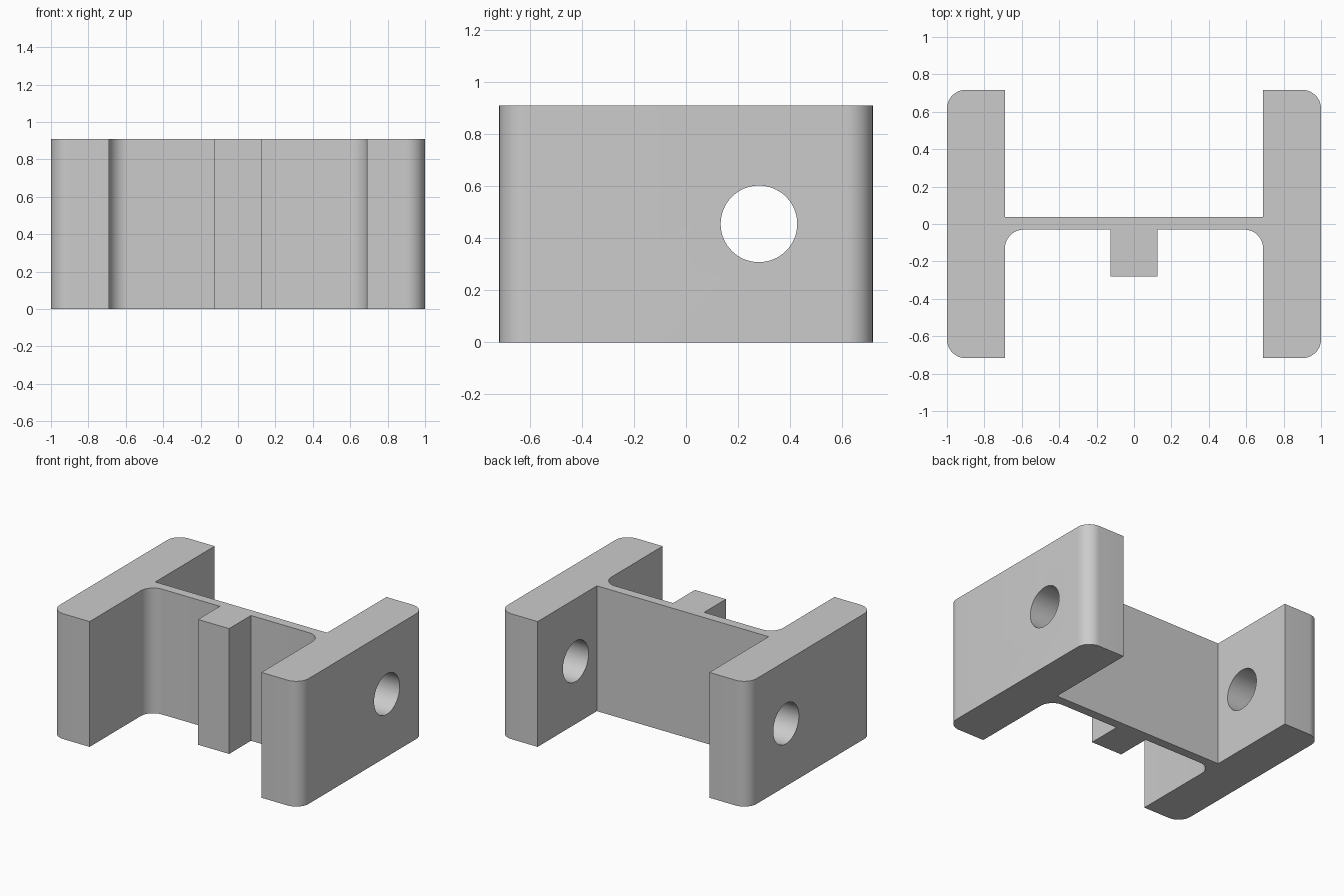
import bpy, bmesh, math

HEIGHT = 0.91
RADIUS = 0.1

if "Cube" in bpy.data.objects:
    bpy.data.objects.remove(bpy.data.objects["Cube"], do_unlink=True)

grey = bpy.data.materials.new("light_grey")
grey.use_nodes = True
grey.diffuse_color = (0.6, 0.6, 0.6, 1)
grey.node_tree.nodes["Principled BSDF"].inputs["Base Color"].default_value = (0.6, 0.6, 0.6, 1)


def arc(cx, cy, start, end, steps=12):
    """Points of a rounded corner, angles in degrees."""
    angles = [math.radians(start + (end - start) * i / steps) for i in range(steps + 1)]
    return [(cx + RADIUS * math.cos(a), cy + RADIUS * math.sin(a)) for a in angles]


# Right half of the outline: rib, web, filleted flange
half = [(0.125, -0.28), (0.125, -0.03)]
half += arc(0.69 - RADIUS, -0.03 - RADIUS, 90, 0)
half += [(0.69, -0.717)]
half += arc(1 - RADIUS, -0.717 + RADIUS, -90, 0)
half += arc(1 - RADIUS, 0.717 - RADIUS, 0, 90)
half += [(0.69, 0.717), (0.69, 0.037)]
outline = half + [(-x, y) for x, y in reversed(half)]

# Extruded body
bm = bmesh.new()
base = bm.faces.new([bm.verts.new((x, y, 0)) for x, y in outline])
top = bmesh.ops.extrude_face_region(bm, geom=[base])["geom"]
bmesh.ops.translate(bm, vec=(0, 0, HEIGHT),
                    verts=[v for v in top if isinstance(v, bmesh.types.BMVert)])
bmesh.ops.recalc_face_normals(bm, faces=bm.faces)
mesh = bpy.data.meshes.new("bracket_body")
bm.to_mesh(mesh)
bm.free()
body = bpy.data.objects.new("bracket_body", mesh)
bpy.context.collection.objects.link(body)
mesh.materials.append(grey)

# Bore through both flanges
bpy.ops.mesh.primitive_cylinder_add(vertices=64, radius=0.147, depth=3,
                                    location=(0, 0.28, HEIGHT / 2),
                                    rotation=(0, math.pi / 2, 0))
cutter = bpy.context.object
cutter.name = "bore_cutter"
cutter.data.materials.append(grey)
cut = body.modifiers.new("bore", "BOOLEAN")
cut.operation = "DIFFERENCE"
cut.solver = "EXACT"
cut.object = cutter

bpy.ops.object.select_all(action="DESELECT")
body.select_set(True)
bpy.context.view_layer.objects.active = body
bpy.ops.object.modifier_apply(modifier=cut.name)
bpy.data.objects.remove(cutter, do_unlink=True)
bpy.ops.object.shade_smooth_by_angle(angle=math.radians(30))
